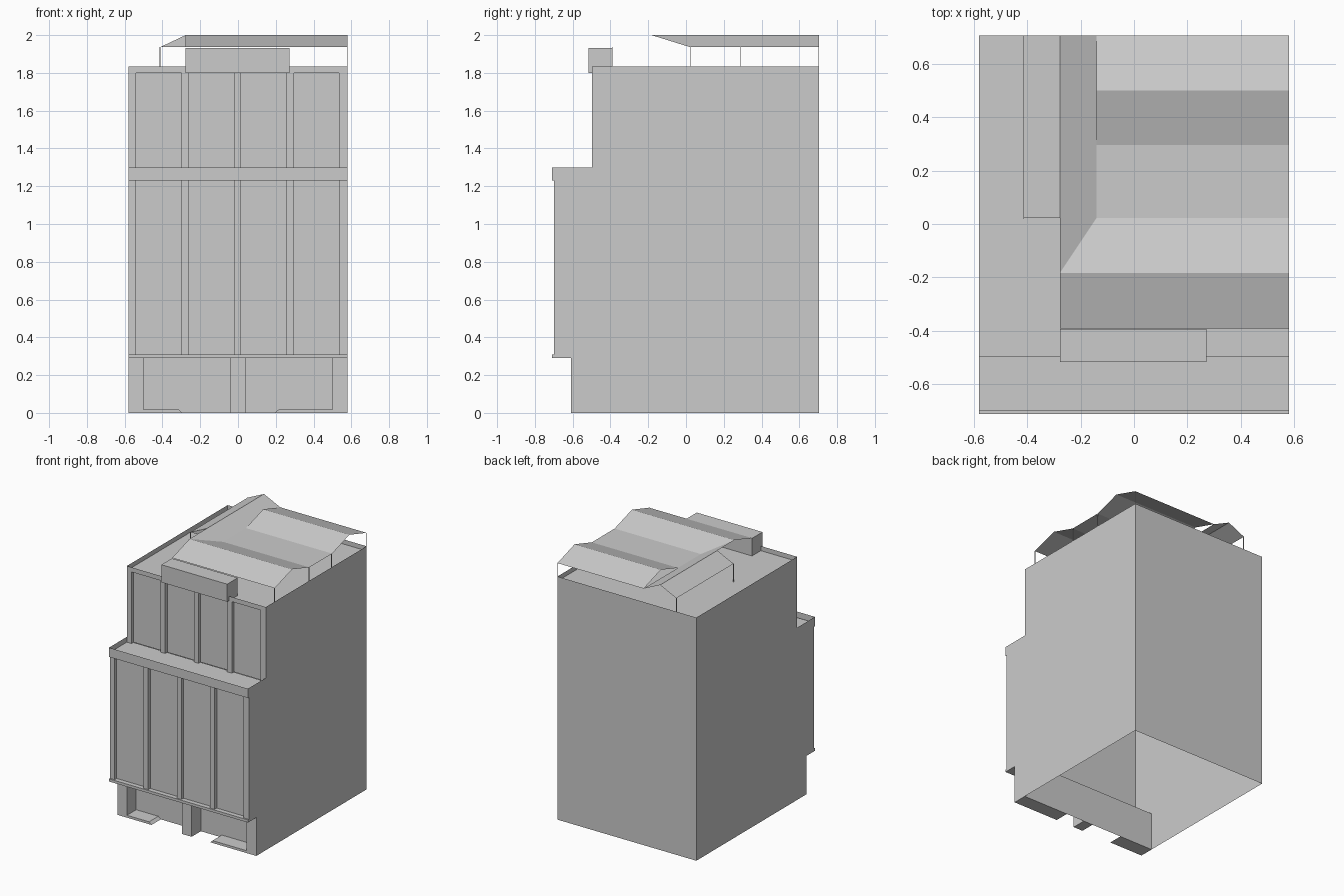
import bpy, bmesh
from mathutils import Vector

if "Cube" in bpy.data.objects:
    bpy.data.objects.remove(bpy.data.objects["Cube"])

W, BACK = 0.58, 0.705          # half width, rear wall


def mesh(name, verts, faces):
    me = bpy.data.meshes.new(name)
    me.from_pydata(verts, [], faces)
    me.update()
    ob = bpy.data.objects.new(name, me)
    bpy.context.collection.objects.link(ob)
    return ob


def sheet(name, pts, facing):
    """Single flat face whose normal points towards `facing`."""
    ob = mesh(name, pts, [tuple(range(len(pts)))])
    if ob.data.polygons[0].normal.dot(Vector(facing)) < 0:
        ob.data.flip_normals()
    return ob


def wall(name, x0, x1, z0, z1, y, facing=(0, -1, 0)):
    return sheet(name, [(x0, y, z0), (x1, y, z0), (x1, y, z1), (x0, y, z1)], facing)


def level(name, x0, x1, y0, y1, z, facing=(0, 0, 1)):
    return sheet(name, [(x0, y0, z), (x1, y0, z), (x1, y1, z), (x0, y1, z)], facing)


def prism(name, profile, y0, y1):
    """Extrude an (x, z) profile along y."""
    n = len(profile)
    verts = [(x, y, z) for y in (y0, y1) for x, z in profile]
    faces = [tuple(range(n)), tuple(range(n, 2 * n))]
    faces += [(i, (i + 1) % n, (i + 1) % n + n, i + n) for i in range(n)]
    ob = mesh(name, verts, faces)
    bm = bmesh.new()
    bm.from_mesh(ob.data)
    bmesh.ops.recalc_face_normals(bm, faces=bm.faces)
    bm.to_mesh(ob.data)
    bm.free()
    return ob


def box(name, x0, x1, y0, y1, z0, z1):
    return prism(name, [(x0, z0), (x1, z0), (x1, z1), (x0, z1)], y0, y1)


# Side walls (stepped profile, including the thin parapets) and rear wall
side = [(-.61, 0), (BACK, 0), (BACK, 1.835), (-.497, 1.835), (-.497, 1.30), (-.71, 1.30),
        (-.71, 1.23), (-.70, 1.23), (-.70, .31), (-.71, .31), (-.71, .29), (-.61, .29)]
for label, s in (("left", -1), ("right", 1)):
    sheet(label + "_wall", [(s * W, y, z) for y, z in side], (s, 0, 0))
wall("rear_wall", -W, W, 0, 1.835, BACK, (0, 1, 0))

# Floors of roof and terrace, and underside of the overhang
level("roof_floor", -W, W, -.497, BACK, 1.80)
level("terrace_floor", -W, W, -.70, -.475, 1.26)
level("overhang_soffit", -W, W, -.71, -.50, .29, (0, 0, -1))

# Ground floor: recessed wall, pillars and ramps
wall("ground_wall", -W, W, 0, .29, -.50)
for i, (x0, x1) in enumerate(((-W, -.50), (-.04, .04), (.50, W))):
    box(f"ground_pillar_{i}", x0, x1, -.61, -.50, 0, .29)
prism("ramp_left", [(-.50, 0), (-.50, .018), (-.315, .018), (-.295, 0)], -.61, -.50)
prism("ramp_right", [(.50, 0), (.50, .018), (.215, .018), (.195, 0)], -.61, -.50)

# Facade glazing and mullions, lower block and set-back upper block
mullions = ((-W, -.54), (-.30, -.26), (-.02, .017), (.256, .296), (.536, W))
for label, z0, z1, y in (("lower", .31, 1.23, -.70), ("upper", 1.26, 1.80, -.497)):
    wall(label + "_glazing", -W, W, z0, z1, y + .025)
    for i, (x0, x1) in enumerate(mullions):
        box(f"{label}_mullion_{i}", x0, x1, y, y + .025, z0, z1)
box("lower_sill", -W, W, -.71, -.675, .29, .31)
wall("terrace_parapet", -W, W, 1.23, 1.30, -.71)
level("parapet_underside", -W, W, -.71, -.675, 1.23, (0, 0, -1))
wall("roof_parapet", -W, W, 1.80, 1.835, -.497)
level("upper_lintel", -W, W, -.497, -.472, 1.80, (0, 0, -1))

# Blank sign box over the roof edge
box("sign_box", -.277, .272, -.517, -.392, 1.80, 1.933)

# Thin folded canopy: two cross ridges, flat valley and one long ridge
E, R = 1.936, 2.0
XE, XV, XR, XW = W, -.14, -.277, -.413
up = (0, 0, 1)
sheet("canopy_front_slope", [(XR, -.39, E), (XE, -.39, E), (XE, -.183, R), (XR, -.183, R)], up)
sheet("canopy_mid_slope", [(XR, -.183, R), (XE, -.183, R), (XE, .023, E), (XV, .023, E)], up)
level("canopy_valley", XV, XE, .023, .295, E)
sheet("canopy_rear_rise", [(XV, .295, E), (XE, .295, E), (XE, .50, R), (XV, .50, R)], up)
sheet("canopy_rear_fall", [(XV, .50, R), (XE, .50, R), (XE, BACK, E), (XV, BACK, E)], up)
sheet("canopy_inner_slope", [(XR, -.183, R), (XV, .023, E), (XV, BACK, E), (XR, BACK, R)], up)
sheet("canopy_outer_slope", [(XR, .023, R), (XR, BACK, R), (XW, BACK, E), (XW, .023, E)], up)
sheet("canopy_gable", [(XW, .023, E), (XR, .023, E), (XR, .023, R)], (0, -1, 0))

# Slender canopy posts
t = .002
posts = [(XE - t, y) for y in (-.39, .023, .29, BACK - t)] + [(XW, .023), (XW, BACK - t)]
for i, (x, y) in enumerate(posts):
    box(f"canopy_post_{i}", x - t, x + t, y - t, y + t, 1.80, E)
